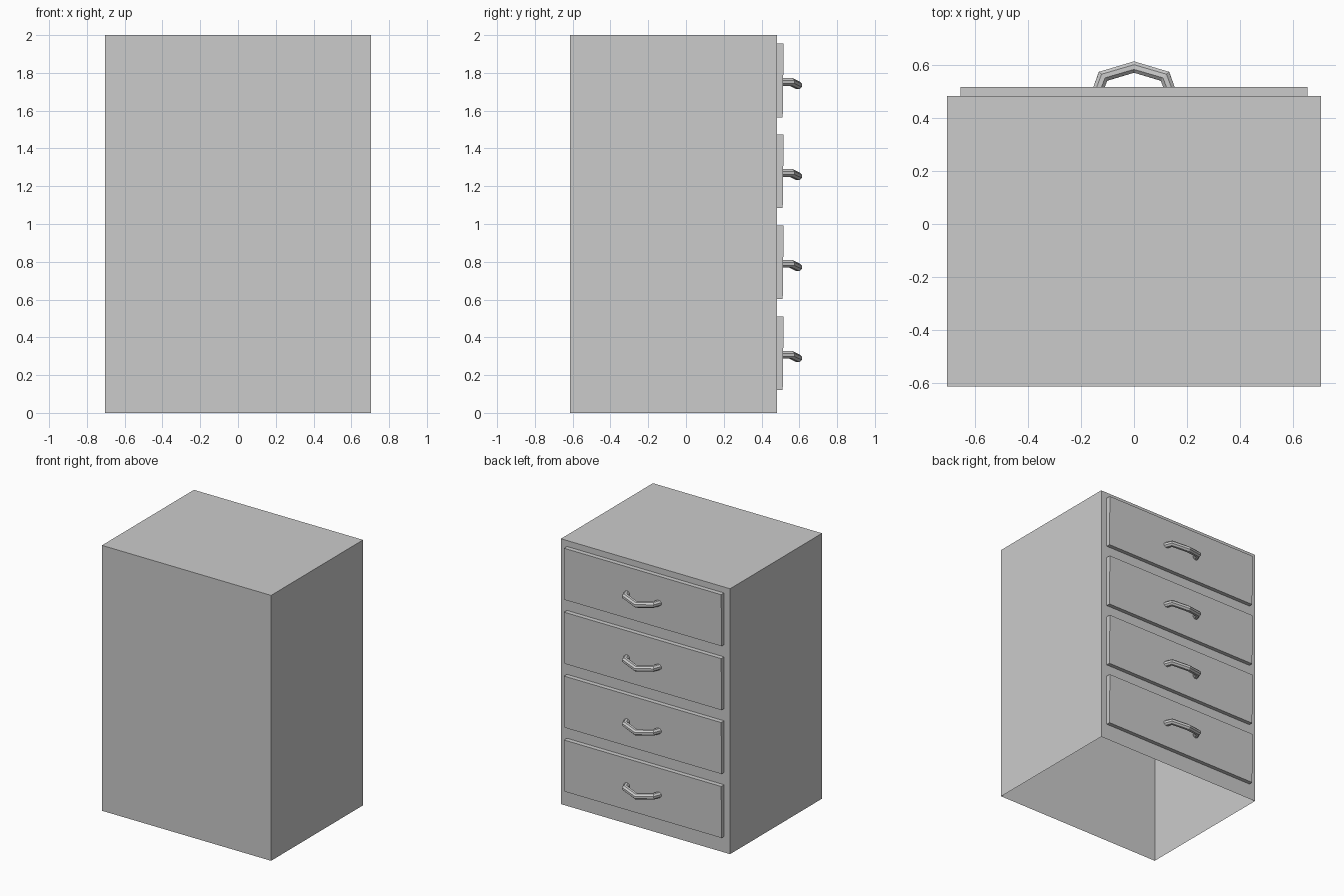
import bpy, bmesh, math
from mathutils import Vector

if "Cube" in bpy.data.objects:
    bpy.data.objects.remove(bpy.data.objects["Cube"])


def add_object(name, bm):
    bmesh.ops.recalc_face_normals(bm, faces=bm.faces)
    mesh = bpy.data.meshes.new(name)
    bm.to_mesh(mesh)
    bm.free()
    obj = bpy.data.objects.new(name, mesh)
    bpy.context.collection.objects.link(obj)
    return obj


def box(name, lo, hi, open_bottom=False, lean=0.0):
    bm = bmesh.new()
    bmesh.ops.create_cube(bm, size=1)
    lo, hi = Vector(lo), Vector(hi)
    for v in bm.verts:
        top, front = v.co.z > 0, v.co.y > 0
        v.co = Vector(lo[i] + (v.co[i] + 0.5) * (hi[i] - lo[i]) for i in range(3))
        if front and not top:
            v.co.y -= lean
    obj_faces = [f for f in bm.faces if all(abs(v.co.z - lo.z) < 1e-5 for v in f.verts)]
    bmesh.ops.recalc_face_normals(bm, faces=bm.faces)
    if open_bottom:
        bmesh.ops.delete(bm, geom=obj_faces, context='FACES_ONLY')
    return add_object(name, bm)


def handle(name, z, radius=0.022, sides=8):
    # Mitred tube swept along a bent five-point path
    path = [Vector(p) for p in ((-0.136, 0.505, z), (-0.117, 0.557, z),
                                (0, 0.592, z - 0.018),
                                (0.117, 0.557, z), (0.136, 0.505, z))]
    bm = bmesh.new()
    rings = []
    for i, p in enumerate(path):
        a = (p - path[max(i - 1, 0)]).normalized()
        b = (path[min(i + 1, len(path) - 1)] - p).normalized()
        t = (a + b).normalized()
        miter = 1 / max(t.dot(a), t.dot(b))
        u = Vector((0, 0, 1)).cross(t).normalized()
        w = t.cross(u)
        ring = []
        for k in range(sides):
            ang = math.tau * (k + 0.5) / sides
            ring.append(bm.verts.new(p + u * math.cos(ang) * radius * miter
                                     + w * math.sin(ang) * radius))
        rings.append(ring)
    for r, s in zip(rings, rings[1:]):
        for k in range(sides):
            n = (k + 1) % sides
            bm.faces.new((r[k], r[n], s[n], s[k]))
    bm.faces.new(rings[0])
    bm.faces.new(rings[-1])
    return add_object(name, bm)


# Cabinet shell, open underneath
box("cabinet_body", (-0.705, -0.613, 0), (0.705, 0.482, 2), open_bottom=True)

# Four drawer fronts with pulls, on the +y side
for i in range(4):
    z = 0.12 + i * 0.4817
    box(f"drawer_front_{i + 1}", (-0.655, 0.475, z), (0.655, 0.517, z + 0.39), lean=0.005)
    handle(f"drawer_handle_{i + 1}", z + 0.187)
